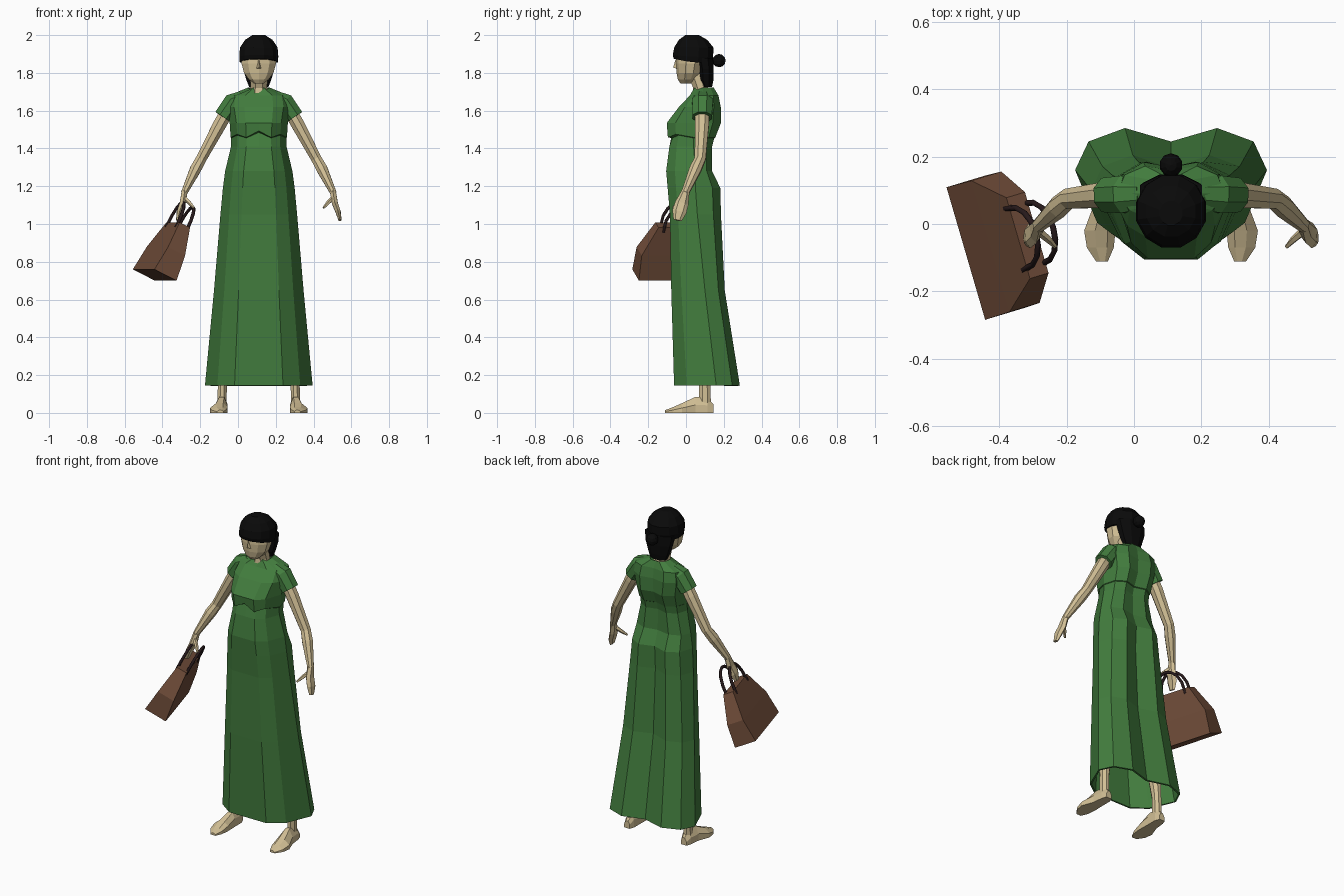
import bpy, bmesh, math
from mathutils import Vector

if "Cube" in bpy.data.objects:
    bpy.data.objects.remove(bpy.data.objects["Cube"])

CX = 0.11  # centre line of the figure


def material(name, rgb):
    m = bpy.data.materials.new(name)
    m.diffuse_color = (*rgb, 1)
    m.use_nodes = True
    m.node_tree.nodes["Principled BSDF"].inputs["Base Color"].default_value = m.diffuse_color
    return m


GREEN = material("green cloth", (0.055, 0.205, 0.048))
SKIN = material("skin", (0.64, 0.52, 0.30))
BLACK = material("black hair", (0.003, 0.003, 0.003))
BROWN = material("brown leather", (0.165, 0.075, 0.042))
DARK = material("dark handle", (0.02, 0.01, 0.011))


def loft(name, rings, mat, caps=(True, True)):
    """Skin a list of equal-sized closed rings."""
    bm = bmesh.new()
    vs = [[bm.verts.new(p) for p in r] for r in rings]
    n = len(vs[0])
    for a, b in zip(vs, vs[1:]):
        for i in range(n):
            j = (i + 1) % n
            bm.faces.new((a[i], a[j], b[j], b[i]))
    if caps[0]:
        bm.faces.new(vs[0])
    if caps[1]:
        bm.faces.new(vs[-1])
    bmesh.ops.recalc_face_normals(bm, faces=bm.faces)
    me = bpy.data.meshes.new(name)
    bm.to_mesh(me)
    bm.free()
    me.materials.append(mat)
    ob = bpy.data.objects.new(name, me)
    bpy.context.collection.objects.link(ob)
    return ob


def limb(name, pts, mat, n=6):
    """Tube through (x, y, z, side radius, depth radius) points."""
    rings = []
    for i, p in enumerate(pts):
        t = Vector(pts[min(i + 1, len(pts) - 1)][:3]) - Vector(pts[max(i - 1, 0)][:3])
        side = t.cross(Vector((0, 1, 0))).normalized()
        deep = side.cross(t).normalized()
        angles = [2 * math.pi * (k + .5) / n for k in range(n)]
        rings.append([Vector(p[:3]) + side * p[3] * math.cos(a) + deep * p[4] * math.sin(a)
                      for a in angles])
    return loft(name, rings, mat)


def oval(z, hw, y0, y1, n=10, lift=0.0):
    """Horizontal oval ring; lift raises its front."""
    pts = []
    for k in range(n):
        a = 2 * math.pi * (k + .5) / n
        pts.append((CX + hw * math.cos(a), (y0 + y1) / 2 + (y1 - y0) / 2 * math.sin(a),
                    z + lift * max(0, -math.sin(a))))
    return pts


def dress_ring(z, hw, front, side, back, notch, lift=0.0):
    """Twelve-sided section: flat front, wide sides, two back lobes with a notch."""
    right = [(0, front, lift), (.45 * hw, front, 0), (.77 * hw, front + .3 * (side - front), lift / 2),
             (hw, side, 0), (.86 * hw, side + .68 * (back - side), 0),
             (.48 * hw, back, 0), (0, back - notch, 0)]
    pts = [(CX + x, y, z + h) for x, y, h in right]
    return pts + [(2 * CX - x, y, h) for x, y, h in pts[-2:0:-1]]


# long dress, skirt hem up to the waist, bust and neckline
skirt = [(.145, .285, -.063, .16, .285, .04), (.65, .237, -.078, .10, .205, .04),
         (1.05, .203, -.085, .06, .185, .04), (1.19, .19, -.097, .05, .182, .03),
         (1.28, .178, -.105, .05, .138, .016), (1.41, .147, -.088, .04, .138, .018)]
bodice = [(1.455, .146, -.072, .04, .15, .02, .03), (1.458, .149, -.096, .045, .155, .02, .035),
          (1.535, .154, -.102, .05, .185, .02), (1.62, .17, -.037, .07, .184, .015),
          (1.68, .16, .02, .09, .172, .012), (1.722, .058, .045, .09, .147, 0, -.02)]
dress = loft("dress", [dress_ring(*r) for r in skirt + bodice], GREEN, (False, False))
cloth = dress.modifiers.new("thickness", 'SOLIDIFY')
cloth.thickness = 0.01
cloth.offset = -1

# paired parts: sleeves, arms, hands, legs, feet
for s, tag in ((-1, "right"), (1, "left")):
    def place(pts):
        return [(CX + s * p[0], *p[1:]) for p in pts]

    limb("sleeve_" + tag, place([(.085, .09, 1.675, .035, .05), (.135, .088, 1.645, .055, .06),
                                 (.19, .086, 1.566, .052, .055)]), GREEN, 8)
    limb("arm_" + tag, place([(.165, .085, 1.60, .038, .038), (.205, .085, 1.53, .038, .04),
                              (.305, .075, 1.345, .03, .032), (.335, .05, 1.29, .032, .034),
                              (.395, -.005, 1.165, .018, .022)]), SKIN, 8)
    limb("hand_" + tag, place([(.393, -.003, 1.17, .018, .022), (.403, -.022, 1.11, .018, .036),
                               (.42, -.035, 1.065, .016, .038), (.43, -.045, 1.02, .009, .022)]), SKIN)
    limb("thumb_" + tag, place([(.395, -.02, 1.14, .013, .013), (.365, -.045, 1.11, .011, .011),
                                (.343, -.068, 1.085, .006, .006)]), SKIN, 5)
    limb("leg_" + tag, place([(.195, .10, .05, .026, .034), (.192, .10, .17, .026, .032),
                              (.17, .09, .42, .045, .05), (.10, .04, 1.0, .07, .07)]), SKIN, 8)
    # foot sections from heel to toe: y, inner side, outer side, height
    rings = []
    for y, x0, x1, h in ((.145, .178, .215, .045), (.115, .167, .225, .08), (.05, .167, .232, .085),
                         (-.02, .165, .258, .052), (-.07, .17, .25, .03), (-.112, .188, .222, .014)):
        w = x1 - x0
        rings.append(place([(x0, y, 0), (x1, y, 0), (x1, y, h * .5),
                            (x0 + w * .65, y, h), (x0 + w * .25, y, h), (x0, y, h * .6)]))
    loft("foot_" + tag, rings, SKIN)

# neck, face and nose
loft("neck", [oval(1.68, .055, .03, .13, 8), oval(1.72, .048, .035, .12, 8),
              oval(1.80, .05, .0, .11, 8)], SKIN)
loft("face", [oval(1.745, .028, -.03, .03), oval(1.765, .055, -.043, .06), oval(1.80, .082, -.05, .085),
              oval(1.85, .096, -.054, .10), oval(1.92, .092, -.05, .10)], SKIN)
loft("nose", [[(CX - .015, -.045, 1.822), (CX + .015, -.045, 1.822), (CX, -.068, 1.828)],
              [(CX - .006, -.045, 1.872), (CX + .006, -.045, 1.872), (CX, -.055, 1.872)]], SKIN)

# hair: cap, nape and bun
loft("hair_cap", [oval(1.855, .104, -.068, .14, 12, .02), oval(1.885, .107, -.074, .148, 12, .01),
                  oval(1.935, .103, -.066, .148, 12), oval(1.975, .075, -.04, .115, 12),
                  oval(2.0, .035, -.005, .07, 12)], BLACK)
loft("hair_nape", [oval(1.725, .055, .085, .14, 8), oval(1.76, .07, .065, .148, 8),
                   oval(1.82, .09, .06, .15, 8), oval(1.88, .1, .045, .147, 8)], BLACK)
bpy.ops.mesh.primitive_uv_sphere_add(segments=10, ring_count=6, radius=.035, location=(CX, .175, 1.865))
bun = bpy.context.object
bun.name = "hair_bun"
bun.data.materials.append(BLACK)

# tilted handbag, in its own length / width / up frame
L = Vector((.28, -.96, 0)).normalized()
W = Vector((.86, .26, -.44)).normalized()
U = W.cross(L).normalized()
U = U if U.z > 0 else -U
BASE = Vector((-.441, -.07, .73))


def bag_point(l, w, u):
    return BASE + L * l + W * w + U * u


loft("handbag", [[bag_point(a * l, b * w, u) for a, b in ((-1, -1), (1, -1), (1, 1), (-1, 1))]
                 for l, w, u in ((.205, .068, 0), (.203, .052, .14), (.125, .032, .295))], BROWN)

# two arched handles
for k, w in enumerate((-.03, .03)):
    cu = bpy.data.curves.new("bag_handle", 'CURVE')
    cu.dimensions = '3D'
    cu.bevel_depth = .009
    cu.bevel_resolution = 1
    cu.use_fill_caps = True
    sp = cu.splines.new('POLY')
    sp.points.add(8)
    for i, p in enumerate(sp.points):
        a = math.pi * i / 8
        p.co = (*bag_point(-.095 * math.cos(a), w, .265 + .15 * math.sin(a) ** .8), 1)
    cu.materials.append(DARK)
    ob = bpy.data.objects.new("bag_handle_%d" % (k + 1), cu)
    bpy.context.collection.objects.link(ob)
